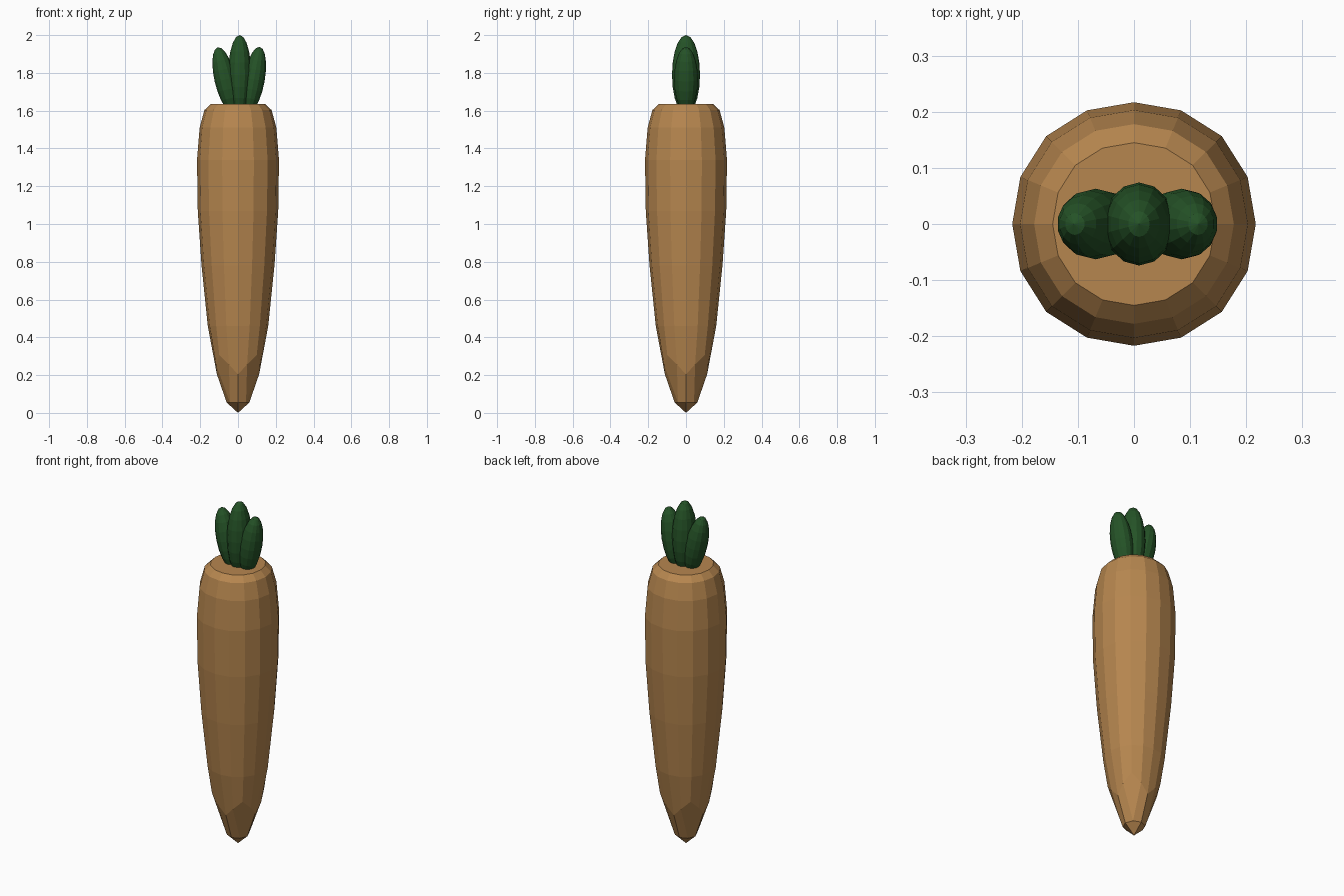
import bpy, bmesh
from math import sin, cos, pi, radians
from mathutils import Matrix, Vector

if "Cube" in bpy.data.objects:
    bpy.data.objects.remove(bpy.data.objects["Cube"])


def make_material(name, rgb):
    mat = bpy.data.materials.new(name)
    mat.use_nodes = True
    mat.diffuse_color = (*rgb, 1)
    bsdf = next(n for n in mat.node_tree.nodes if n.type == "BSDF_PRINCIPLED")
    bsdf.inputs["Base Color"].default_value = (*rgb, 1)
    return mat


def make_object(name, bm, mat):
    bmesh.ops.recalc_face_normals(bm, faces=bm.faces)
    mesh = bpy.data.meshes.new(name)
    bm.to_mesh(mesh)
    bm.free()
    mesh.materials.append(mat)
    obj = bpy.data.objects.new(name, mesh)
    bpy.context.collection.objects.link(obj)
    return obj


orange = make_material("root_orange", (0.47, 0.24, 0.078))
green = make_material("leaf_green", (0.018, 0.085, 0.02))

# Root: sixteen-sided faceted taper, (radius, height) from bottom to top
SIDES = 16
profile = [(0.112, 0.205), (0.16, 0.46), (0.193, 0.78), (0.213, 1.07),
           (0.217, 1.34), (0.203, 1.51), (0.178, 1.603), (0.145, 1.635)]
bm = bmesh.new()
rings = []
for level, (radius, z) in enumerate(profile):
    ring = []
    for i in range(SIDES):
        a = 2 * pi * i / SIDES
        diagonal = sin(2 * a) ** 2
        r, h = radius * (1 + 0.02 * diagonal), z
        if level == 0:  # lowest ring rises and widens at the diagonals
            r, h = radius + 0.028 * diagonal, z + 0.1 * diagonal
        ring.append(bm.verts.new((r * cos(a), r * sin(a), h)))
    rings.append(ring)
for low, high in zip(rings, rings[1:]):
    for i in range(SIDES):
        j = (i + 1) % SIDES
        bm.faces.new((low[i], low[j], high[j], high[i]))
bm.faces.new(rings[-1])

# Root tip: grid-style cap closing to a point
tip = bm.verts.new((0, 0, 0))
inner = [bm.verts.new((0.06 * cos(k * pi / 4), 0.06 * sin(k * pi / 4), 0.055))
         for k in range(8)]
outer = rings[0]
for q in range(4):
    a, b, c = (inner[(2 * q + k) % 8] for k in range(3))
    o = [outer[(4 * q + k) % SIDES] for k in range(5)]
    bm.faces.new((a, o[0], o[1], b))
    bm.faces.new((b, o[1], o[2], o[3]))
    bm.faces.new((b, o[3], o[4], c))
    bm.faces.new((tip, a, b, c))
make_object("carrot_root", bm, orange)


# Leaves: faceted, slightly squared ellipsoids fanned out across x
def make_leaf(name, centre, size, tilt):
    bm = bmesh.new()
    bmesh.ops.create_uvsphere(bm, u_segments=14, v_segments=10, radius=1)
    bm.transform(Matrix.Translation(Vector(centre))
                 @ Matrix.Rotation(radians(tilt), 4, "Y")
                 @ Matrix.Diagonal((*size, 1)))
    make_object(name, bm, green)


make_leaf("middle_leaf", (0.009, 0, 1.79), (0.063, 0.074, 0.21), 0)
make_leaf("right_leaf", (-0.068, 0, 1.765), (0.058, 0.063, 0.175), -13)
make_leaf("left_leaf", (0.085, 0, 1.765), (0.058, 0.063, 0.175), 10)
